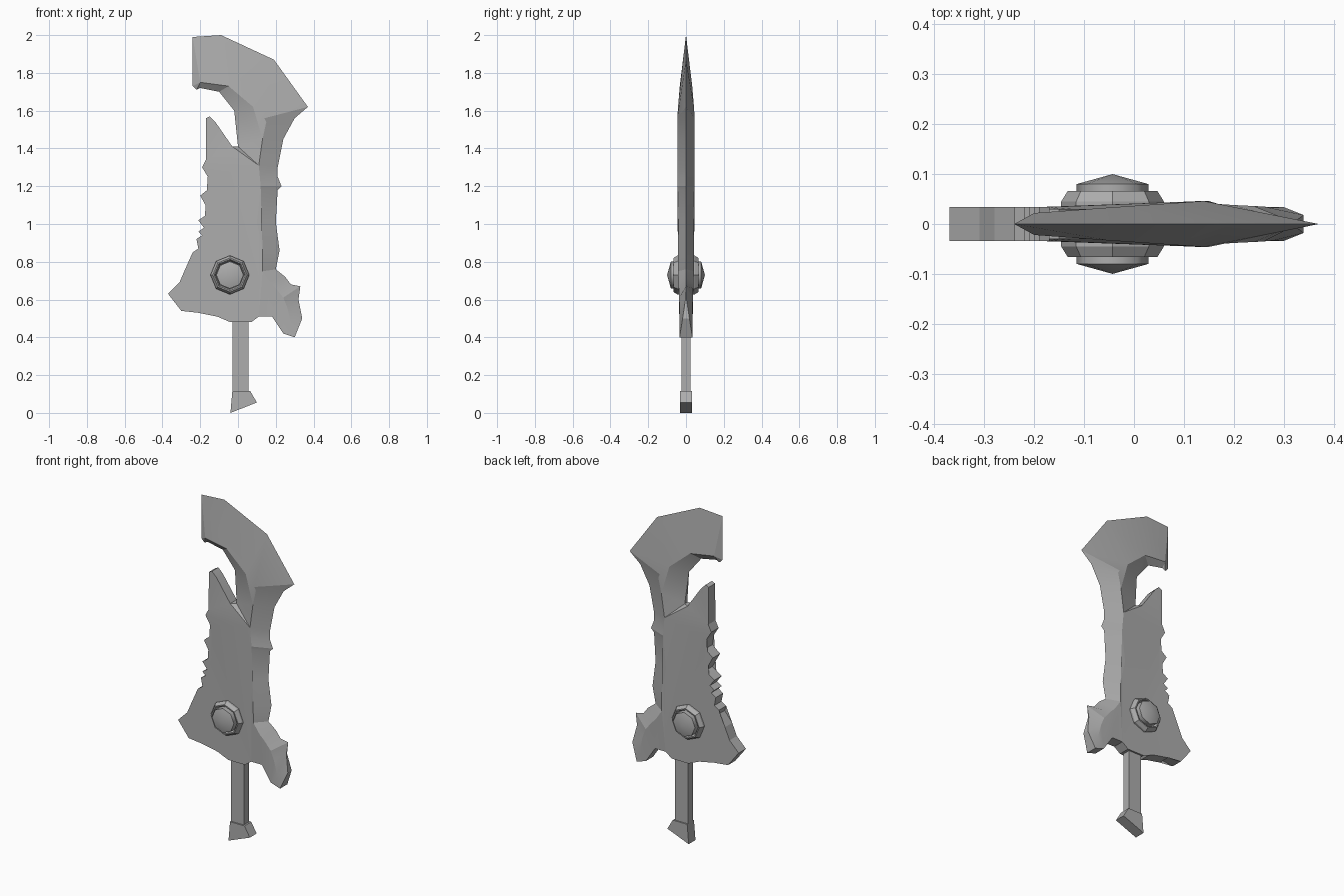
import bpy, bmesh, math
from mathutils import Vector

cube = bpy.data.objects.get("Cube")
if cube:
    bpy.data.objects.remove(cube, do_unlink=True)

steel = bpy.data.materials.new("grey steel")
steel.use_nodes = True
GREY = (0.42, 0.42, 0.42, 1)
steel.diffuse_color = GREY
steel.node_tree.nodes["Principled BSDF"].inputs["Base Color"].default_value = GREY


def finish(bm, name, angle=None):
    """Clean up a bmesh and link it as an object."""
    bmesh.ops.remove_doubles(bm, verts=bm.verts, dist=0.0005)
    bmesh.ops.dissolve_degenerate(bm, edges=bm.edges, dist=0.0003)
    bmesh.ops.recalc_face_normals(bm, faces=bm.faces)
    mesh = bpy.data.meshes.new(name)
    bm.to_mesh(mesh)
    bm.free()
    mesh.materials.append(steel)
    obj = bpy.data.objects.new(name, mesh)
    bpy.context.collection.objects.link(obj)
    if angle:
        mesh.shade_smooth()
        mesh.set_sharp_from_angle(angle=math.radians(angle))
    return obj


def two_sided(bm):
    """Mirror the front half in y and wall up its open border."""
    bmesh.ops.triangulate(bm, faces=[f for f in bm.faces if len(f.verts) > 4])
    border = [e for e in bm.edges if e.is_boundary]
    faces = list(bm.faces)
    twin = {v: bm.verts.new((v.co.x, -v.co.y, v.co.z)) for v in list(bm.verts)}
    for f in faces:
        bm.faces.new([twin[v] for v in reversed(f.verts)])
    for e in border:
        a, b = e.verts
        bm.faces.new((a, b, twin[b], twin[a]))


def slab(name, outline, half):
    """Flat plate from an x, z outline."""
    bm = bmesh.new()
    bm.faces.new([bm.verts.new((x, -half, z)) for x, z in outline])
    two_sided(bm)
    return finish(bm, name)


# Blade outlines, in hundredths: guard and jagged back, tooth, inner hook
back = [(30, 40), (24, 42), (18, 51), (11, 51), (7, 48), (-4, 48), (-6, 52),
        (-8, 50), (-11, 51), (-21, 53), (-22, 55), (-30, 54), (-37, 63),
        (-31, 69), (-28, 76), (-23, 82), (-24, 85), (-21, 87), (-22, 92),
        (-19, 94), (-21, 96), (-18, 98), (-21, 102), (-15, 106), (-20, 115),
        (-15, 119), (-16, 125), (-19, 130), (-17, 134)]
tooth = [(-17, 156), (-15, 157), (-12, 154), (-3, 141)]
hook = [(0, 141), (-2, 160), (-10, 170), (-20, 172), (-22, 171), (-24, 173)]

# Ridge and cutting edge in pairs: ridge x, z, half thickness (thousandths), edge x, z
spine = [(28, 48, 33, 34, 50), (26, 56, 35, 32, 60), (24, 61, 36, 33, 67),
         (20, 66, 38, 28, 68), (17, 69, 40, 25, 72), (13, 75, 42, 20, 76),
         (13, 86, 43, 22, 86), (10, 101, 44, 20, 101), (12, 118, 44, 21, 118),
         (12, 120, 44, 23, 120), (11, 125, 44, 21, 125), (11, 131, 45, 21, 130),
         (13, 145, 46, 24, 145), (15, 154, 46, 30, 156), (14, 156, 46, 37, 162),
         (8, 162, 42, 19, 187), (-5, 173, 33, -9, 200), (-20, 175, 22, -24, 199)]

bm = bmesh.new()


def vert(x, z, half):
    return bm.verts.new((x / 100, -half, z / 100))


back_v = [vert(x, z, 0.034) for x, z in back]
tooth_v = [vert(x, z, 0.03) for x, z in tooth]
hook_v = [vert(x, z, 0.012 if z < 150 else 0) for x, z in hook]
ridge = [vert(x, z, t / 1000) for x, z, t, _, _ in spine]
edge = [vert(x, z, max(0, 62 - z) * 0.0015) for _, _, _, x, z in spine]
low, mid = 11, 12  # ridge points where the body and the hook end

bm.faces.new(back_v + ridge[low::-1])
bm.faces.new([back_v[-1]] + tooth_v + [hook_v[0], ridge[mid], ridge[low]])
bm.faces.new(hook_v + ridge[:mid - 1:-1])
for i in range(len(spine) - 1):
    bm.faces.new((ridge[i], edge[i], edge[i + 1], ridge[i + 1]))
bm.faces.new((back_v[0], edge[0], ridge[0]))
bm.faces.new((ridge[-1], edge[-1], hook_v[-1]))
two_sided(bm)
finish(bm, "blade", 15)

# Grip and slanted pommel
slab("grip", [(-0.03, 0.1), (0.055, 0.1), (0.055, 0.5), (-0.03, 0.5)], 0.024)
slab("pommel", [(-0.03, 0.115), (0.065, 0.115), (0.1, 0.055), (-0.04, 0)], 0.032)


def turned(name, profile, side, angle=None, sides=8):
    """Turn a radius, depth profile about the y axis of the medallion."""
    bm = bmesh.new()
    rings = []
    for r, depth in profile:
        rings.append([bm.verts.new(Vector((
            -0.043 + r * math.cos(math.tau * k / sides), side * depth,
            0.73 + r * math.sin(math.tau * k / sides)))) for k in range(sides)])
    for a, b in zip(rings, rings[1:]):
        for k in range(sides):
            n = (k + 1) % sides
            bm.faces.new((a[k], a[n], b[n], b[k]))
    finish(bm, name, angle)


# Octagonal bezel with a domed stud on both faces
for label, side in (("front", -1), ("back", 1)):
    turned(label + "_bezel", [(0.103, 0.03), (0.103, 0.045), (0.09, 0.066),
                              (0.083, 0.066), (0.074, 0.045), (0.074, 0.03)], side)
    turned(label + "_stud", [(0.072, 0.03), (0.072, 0.08), (0, 0.1)], side, 50)
